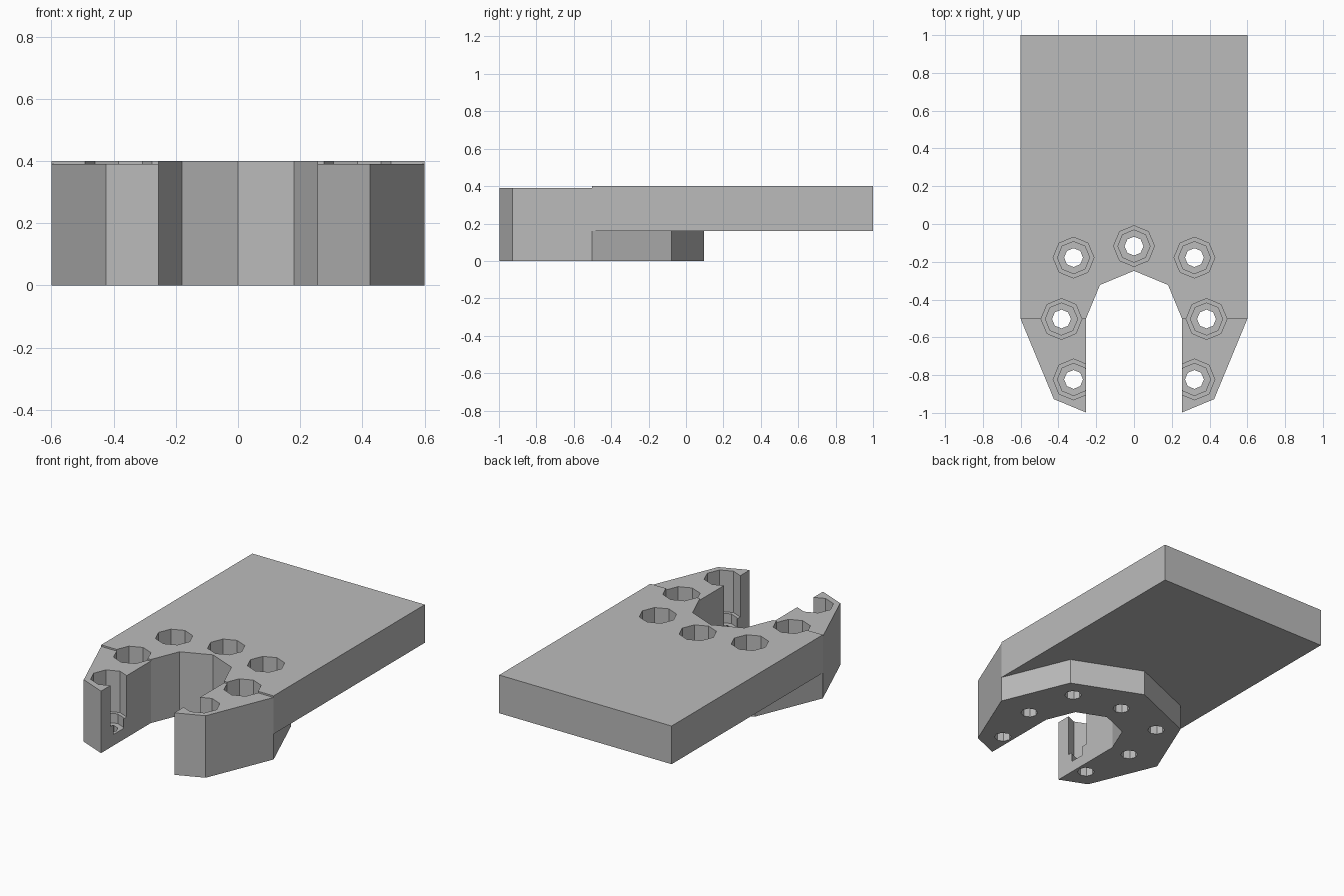
import bpy, bmesh
from math import sin, cos, tau

cube = bpy.data.objects.get("Cube")
if cube:
    bpy.data.objects.remove(cube, do_unlink=True)

CY = -0.503          # centre of the octagonal base
R_OUT, R_SLOT = 0.6, 0.255
BASE_TOP, PLATE_LOW, PLATE_TOP = 0.39, 0.16, 0.4

grey = bpy.data.materials.new("light grey")
grey.use_nodes = True
grey.diffuse_color = (0.5, 0.5, 0.5, 1)
grey.node_tree.nodes["Principled BSDF"].inputs["Base Color"].default_value = (0.5, 0.5, 0.5, 1)


def octagon(r, cx=0.0, cy=CY):
    return [(cx + r * cos(tau * i / 8), cy + r * sin(tau * i / 8)) for i in range(8)]


def loft(name, layers):
    """Closed solid through (outline, height) layers, bottom to top."""
    bm = bmesh.new()
    rings = [[bm.verts.new((x, y, z)) for x, y in outline] for outline, z in layers]
    n = len(rings[0])
    for low, high in zip(rings, rings[1:]):
        for i in range(n):
            j = (i + 1) % n
            bm.faces.new((low[i], low[j], high[j], high[i]))
    bm.faces.new(rings[0][::-1])
    bm.faces.new(rings[-1])
    bmesh.ops.recalc_face_normals(bm, faces=bm.faces)
    mesh = bpy.data.meshes.new(name)
    bm.to_mesh(mesh)
    bm.free()
    mesh.materials.append(grey)
    obj = bpy.data.objects.new(name, mesh)
    bpy.context.collection.objects.link(obj)
    return obj


def combine(target, tool, operation):
    mod = target.modifiers.new(tool.name, "BOOLEAN")
    mod.object, mod.operation, mod.solver = tool, operation, "EXACT"
    bpy.context.view_layer.objects.active = target
    bpy.ops.object.modifier_apply(modifier=mod.name)
    bpy.data.objects.remove(tool, do_unlink=True)


# Octagonal base with the long flat plate running out of its back
body = loft("forked_mounting_plate", [(octagon(R_OUT), 0), (octagon(R_OUT), BASE_TOP)])
outline = [(-R_OUT, CY), (R_OUT, CY), (R_OUT, 1), (-R_OUT, 1)]
combine(body, loft("plate", [(outline, PLATE_LOW), (outline, PLATE_TOP)]), "UNION")

# Open slot: half octagon at the back, straight out to the front
slot = octagon(R_SLOT)[:5] + [(-R_SLOT, -1.3), (R_SLOT, -1.3)]
combine(body, loft("slot_cutter", [(slot, -0.1), (slot, 0.6)]), "DIFFERENCE")

# Stepped bolt holes around the slot
centres = [(0, -0.117)]
for side in (-1, 1):
    centres += [(side * 0.32, -0.178), (side * 0.384, CY), (side * 0.32, -0.823)]
steps = [(0.05, -0.1), (0.05, 0.07), (0.085, 0.07), (0.085, 0.13), (0.108, 0.13), (0.108, 0.6)]
for cx, cy in centres:
    hole = loft("hole_cutter", [(octagon(r, cx, cy), z) for r, z in steps])
    combine(body, hole, "DIFFERENCE")
